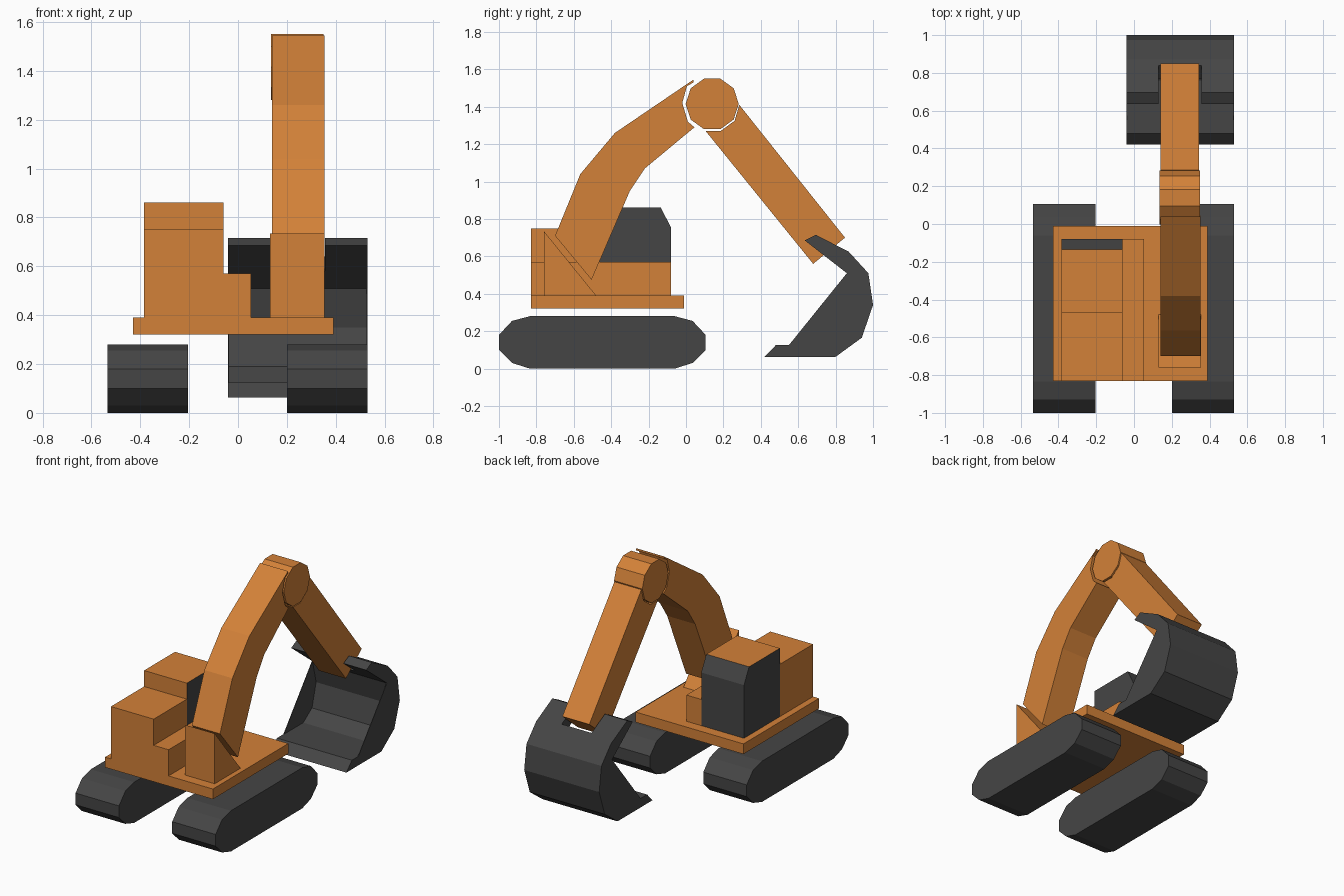
import bpy, bmesh, math

if "Cube" in bpy.data.objects:
    bpy.data.objects.remove(bpy.data.objects["Cube"])


def material(name, rgb):
    m = bpy.data.materials.new(name)
    m.diffuse_color = (*rgb, 1)
    m.use_nodes = True
    m.node_tree.nodes["Principled BSDF"].inputs["Base Color"].default_value = m.diffuse_color
    return m


ORANGE = material("orange_paint", (0.65, 0.22, 0.04))
DARK = material("dark_metal", (0.06, 0.06, 0.06))


def prism(name, profile, x0, x1, *mats):
    """Extrude a closed (y, z) profile sideways from x0 to x1."""
    bm = bmesh.new()
    face = bm.faces.new([bm.verts.new((x0, y, z)) for y, z in profile])
    out = bmesh.ops.extrude_face_region(bm, geom=[face], use_keep_orig=True)
    for v in out["geom"]:
        if isinstance(v, bmesh.types.BMVert):
            v.co.x = x1
    bmesh.ops.recalc_face_normals(bm, faces=bm.faces)
    mesh = bpy.data.meshes.new(name)
    bm.to_mesh(mesh)
    bm.free()
    for m in mats:
        mesh.materials.append(m)
    ob = bpy.data.objects.new(name, mesh)
    bpy.context.collection.objects.link(ob)
    return ob


def rect(y0, y1, z0, z1):
    return [(y0, z0), (y1, z0), (y1, z1), (y0, z1)]


# Crawler tracks: one chamfered end, mirrored to the other end
rear = [(-0.835, 0.0), (-0.93, 0.03), (-1.0, 0.10),
        (-1.0, 0.18), (-0.93, 0.255), (-0.835, 0.28)]
track = rear + [(-0.895 - y, z) for y, z in reversed(rear)]
prism("left_track", track, -0.535, -0.205, DARK)
prism("right_track", track, 0.20, 0.53, DARK)

# Upper structure
prism("platform", rect(-0.83, -0.01, 0.32, 0.39), -0.43, 0.39, ORANGE)
prism("engine_housing", rect(-0.83, -0.47, 0.39, 0.75), -0.385, -0.06, ORANGE)
prism("side_step", rect(-0.83, -0.08, 0.39, 0.57), -0.06, 0.053, ORANGE)

# Cab with dark glazing on the sides and front, painted roof and rear
cab = prism("cab", [(-0.47, 0.39), (-0.08, 0.39), (-0.08, 0.755),
                    (-0.135, 0.86), (-0.47, 0.86)], -0.385, -0.06, ORANGE, DARK)
for p in cab.data.polygons:
    if abs(p.normal.x) > 0.5 or p.normal.y > 0.5:
        p.material_index = 1

# Boom bracket and bent boom
prism("boom_bracket", [(-0.76, 0.39), (-0.76, 0.735), (-0.48, 0.39)], 0.13, 0.355, ORANGE)
prism("boom", [(-0.70, 0.71), (-0.565, 1.04), (-0.38, 1.26), (0.04, 1.545),
               (0.04, 1.53), (0.005, 1.51), (-0.02, 1.42), (0.01, 1.32),
               (0.045, 1.29), (-0.22, 1.07), (-0.30, 0.95), (-0.505, 0.475)],
      0.14, 0.353, ORANGE)

# Ten-sided elbow joint and stick
elbow = [(0.14 + 0.142 * math.cos(math.tau * i / 10),
          1.415 + 0.142 * math.sin(math.tau * i / 10)) for i in range(10)]
prism("elbow_joint", elbow, 0.135, 0.35, ORANGE)
prism("stick", [(0.285, 1.41), (0.85, 0.70), (0.68, 0.56), (0.105, 1.27),
                (0.185, 1.27), (0.26, 1.325)], 0.14, 0.345, ORANGE)

# Bucket: curved shell, split lip around the stick, thin side plates
BX0, BX1 = -0.04, 0.53
inner = [(0.86, 0.51), (0.90, 0.35), (0.855, 0.19), (0.76, 0.125), (0.55, 0.125)]
shell = [(0.84, 0.64), (0.87, 0.625), (0.975, 0.51), (1.0, 0.34), (0.94, 0.165),
         (0.80, 0.063), (0.42, 0.063), (0.48, 0.125)]
prism("bucket_shell", shell + inner[::-1] + [(0.77, 0.58)], BX0, BX1, DARK)
lip = [(0.635, 0.685), (0.695, 0.715), (0.84, 0.64), (0.77, 0.58)]
prism("bucket_lip_left", lip, BX0, 0.13, DARK)
prism("bucket_lip_right", lip, 0.357, BX1, DARK)
prism("bucket_side_left", inner, BX0, BX0 + 0.004, DARK)
prism("bucket_side_right", inner, BX1 - 0.004, BX1, DARK)
